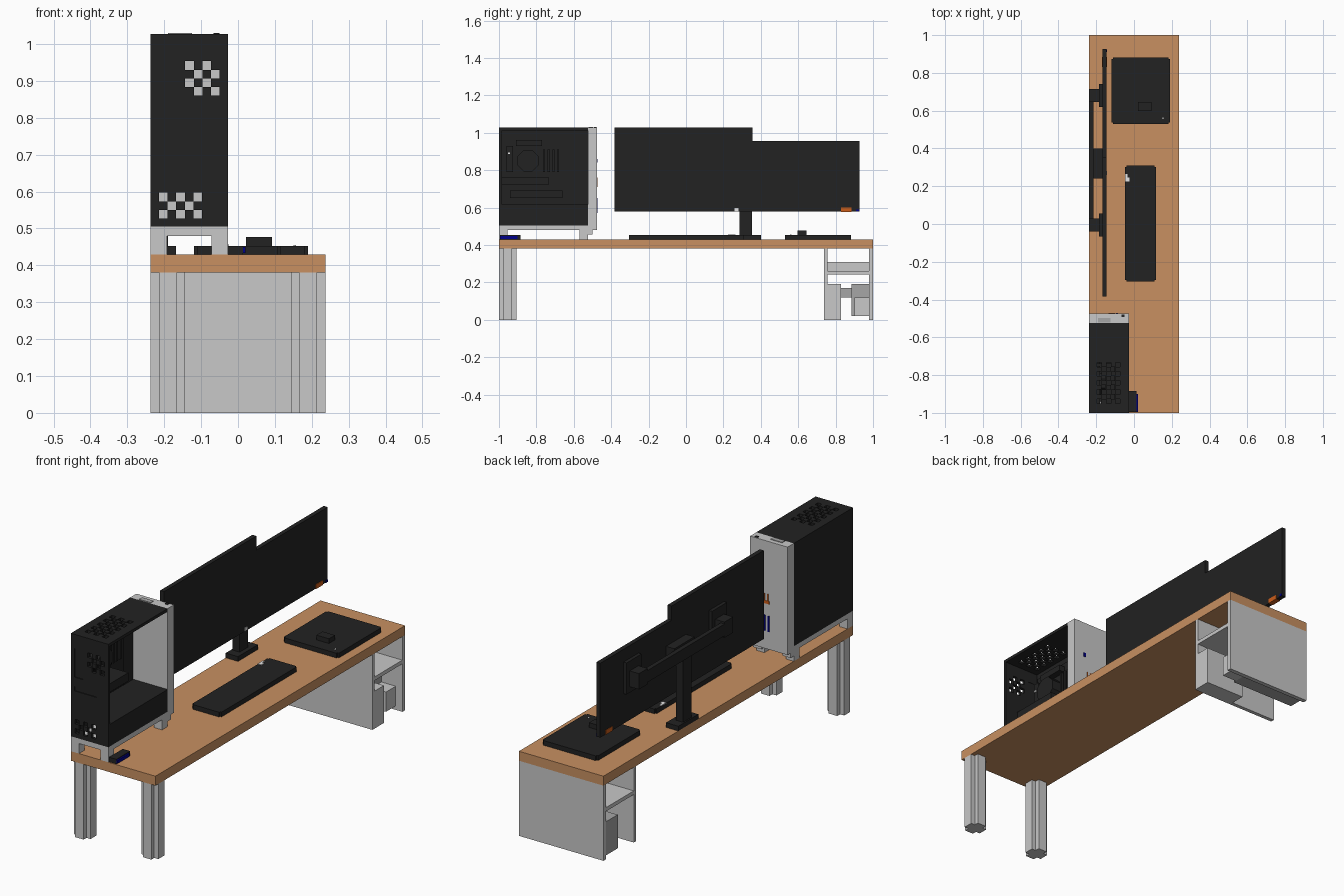
import bpy, bmesh, math

if "Cube" in bpy.data.objects:
    bpy.data.objects.remove(bpy.data.objects["Cube"])


def mat(name, r, g, b):
    m = bpy.data.materials.new(name)
    m.diffuse_color = (r, g, b, 1)
    m.use_nodes = True
    m.node_tree.nodes["Principled BSDF"].inputs["Base Color"].default_value = m.diffuse_color
    return m


BLACK = mat("black", .016, .016, .016)
GREY = mat("light_grey", .58, .58, .58)
DARK = mat("mid_grey", .38, .38, .38)
WOOD = mat("wood", .58, .28, .12)
WHITE = mat("white", .8, .8, .8)
BLUE = mat("navy_blue", .0, .0, .25)
ORANGE = mat("orange", .6, .11, .01)


def finish(name, bm, m):
    bmesh.ops.remove_doubles(bm, verts=bm.verts, dist=1e-5)
    bmesh.ops.recalc_face_normals(bm, faces=bm.faces)
    me = bpy.data.meshes.new(name)
    bm.to_mesh(me)
    bm.free()
    me.materials.append(m)
    ob = bpy.data.objects.new(name, me)
    bpy.context.collection.objects.link(ob)
    return ob


def boxes(name, m, *specs):
    """One object of boxes, each (x0, x1, y0, y1, z0, z1)."""
    bm = bmesh.new()
    for x0, x1, y0, y1, z0, z1 in specs:
        vs = bmesh.ops.create_cube(bm, size=1)["verts"]
        for v in vs:
            v.co = (x1 if v.co.x > 0 else x0, y1 if v.co.y > 0 else y0, z1 if v.co.z > 0 else z0)
    bmesh.ops.recalc_face_normals(bm, faces=bm.faces)
    return finish(name, bm, m)


def prism(name, m, pts, z0, z1):
    """Outline in x, y pulled up from z0 to z1."""
    bm = bmesh.new()
    f = bm.faces.new([bm.verts.new((x, y, z0)) for x, y in pts])
    top = bmesh.ops.extrude_face_region(bm, geom=[f])["geom"]
    for v in top:
        if isinstance(v, bmesh.types.BMVert):
            v.co.z = z1
    return finish(name, bm, m)


def cut_plate(name, m, x0, x1, y0, y1, z0, z1, c=.008):
    """Plate with notched corners."""
    prism(name, m, [(x0 + c, y0), (x1 - c, y0), (x1 - c, y0 + c), (x1, y0 + c), (x1, y1 - c),
                    (x1 - c, y1 - c), (x1 - c, y1), (x0 + c, y1), (x0 + c, y1 - c),
                    (x0, y1 - c), (x0, y0 + c), (x0 + c, y0 + c)], z0, z1)


def pierced(name, m, us, vs, hole, place, t):
    """Wall on a grid of break lines, leaving out cells where hole(u, v) holds."""
    us, vs = sorted(us), sorted(vs)
    full = {(i, j) for i in range(len(us) - 1) for j in range(len(vs) - 1)
            if not hole((us[i] + us[i + 1]) / 2, (vs[j] + vs[j + 1]) / 2)}
    bm = bmesh.new()

    def quad(*p):
        bm.faces.new([bm.verts.new(place(*q)) for q in p])

    for i, j in full:
        a, b, c, d = us[i], us[i + 1], vs[j], vs[j + 1]
        for w in (0, t):
            quad((a, c, w), (b, c, w), (b, d, w), (a, d, w))
        for n, (p, q) in (((i - 1, j), ((a, c), (a, d))), ((i + 1, j), ((b, c), (b, d))),
                          ((i, j - 1), ((a, c), (b, c))), ((i, j + 1), ((a, d), (b, d)))):
            if n not in full:
                quad((*p, 0), (*q, 0), (*q, t), (*p, t))
    finish(name, bm, m)


def checker(u, v, u0, v0, s, nu, nv, odd=0):
    i, j = math.floor((u - u0) / s), math.floor((v - v0) / s)
    return 0 <= i < nu and 0 <= j < nv and (i + j) % 2 == odd


# desk top and plus-section legs
boxes("desk_top", WOOD, (-.237, .237, -1, 1, .381, .429))
h, k = .047, .024
for side, cx in (("left", -.19), ("right", .19)):
    pts = [(h, -k), (h, k), (k, k), (k, h), (-k, h), (-k, k),
           (-h, k), (-h, -k), (-k, -k), (-k, -h), (k, -h), (k, -k)]
    prism("desk_leg_" + side, GREY, [(cx + x, -.953 + y) for x, y in pts], 0, .381)

# cabinet under the far end
boxes("cabinet_side", GREY, (-.237, .237, .738, .757, 0, .381))
boxes("cabinet_end", GREY, (-.237, .237, .978, 1, 0, .381))
boxes("cabinet_shelf", GREY, (-.237, .237, .757, .978, .243, .262))
boxes("shelf_back_lip", GREY, (-.02, .0, .757, .978, .262, .31))
boxes("cabinet_front_box", GREY, (.02, .237, .757, .83, 0, .19))
boxes("cabinet_rear_box", DARK, (-.237, .12, .885, .978, .02, .19))
boxes("cabinet_small_box", DARK, (-.05, .1, .83, .885, .12, .17))
boxes("cabinet_step", GREY, (.12, .2, .9, .978, .02, .12))

# computer stand: grey frame, feet and front cover
boxes("case_base", GREY, (-.237, -.027, -1, -.475, .48, .505))
boxes("case_feet", GREY, *[(x, x + .045, y, y + .045, .429, .48)
                           for x in (-.237, -.072) for y in (-1, -.57)])
boxes("case_foot_toes", GREY, *[(x, x + .045, -.525, -.5, .455, .48) for x in (-.237, -.072)])
boxes("case_front_cover", GREY, (-.237, -.027, -.525, -.475, .505, 1.027))
boxes("case_top_switch", DARK, (-.19, -.125, -.522, -.498, 1.025, 1.03))
boxes("case_top_button", BLACK, (-.066, -.05, -.492, -.478, 1.025, 1.03))

# case shell with pierced rear and top walls
s = .0233
ux, uz, lx, lz = -.143, .86, -.214, .527


def rear_hole(u, v):
    return (checker(u, v, ux, uz, s, 4, 4, 1) or checker(u, v, lx, lz, s, 5, 3)
            or (-.218 < u < -.168 and .81 < v < .955) or (-.218 < u < -.094 and .74 < v < .763))


pierced("case_rear_wall", BLACK,
        [-.237, -.027, -.218, -.168, -.094] + [ux + s * i for i in range(5)] + [lx + s * i for i in range(6)],
        [.505, 1.027, .81, .955, .74, .763] + [uz + s * i for i in range(5)] + [lz + s * i for i in range(4)],
        rear_hole, lambda u, v, w: (u, -1 + w, v), .015)
boxes("rear_port_plates", BLACK, (-.218, -.168, -.996, -.987, .81, .955), (-.218, -.094, -.996, -.987, .74, .763))
tx, ty, ts = -.195, -.95, .0242
pierced("case_top_wall", BLACK, [-.237, -.027] + [tx + ts * i for i in range(6)],
        [-.985, -.525] + [ty + ts * i for i in range(10)],
        lambda u, v: checker(u, v, tx, ty, ts, 5, 9), lambda u, v, w: (u, v, 1.027 - w), .015)
boxes("case_side_wall", BLACK, (-.237, -.22, -.985, -.525, .505, 1.012))
boxes("power_supply_cover", BLACK, (-.22, -.027, -.985, -.525, .605, .617),
      (-.04, -.027, -.985, -.525, .505, .605))

# parts inside the case
boxes("main_board", BLACK, (-.22, -.212, -.97, -.615, .63, .98))
prism_pts = [(.062 * math.cos(math.pi / 8 + i * math.pi / 4), .062 * math.sin(math.pi / 8 + i * math.pi / 4))
             for i in range(8)]
cooler = prism("processor_cooler", BLACK, prism_pts, 0, .06)
cooler.rotation_euler = (0, math.pi / 2, 0)
cooler.location = (-.212, -.845, .85)
boxes("memory_sticks", BLACK, *[(-.212, -.18, -.765 + i * .025, -.753 + i * .025, .79, .91) for i in range(4)])
boxes("graphics_card", BLACK, (-.212, -.1, -.985, -.735, .72, .763))
boxes("expansion_card", BLACK, (-.212, -.18, -.94, -.66, .65, .69))
boxes("board_heat_sinks", BLACK, (-.212, -.18, -.96, -.925, .79, .93), (-.212, -.18, -.91, -.77, .93, .96))
boxes("board_light", WHITE, (-.18, -.176, -.952, -.94, .885, .895))

# painted marks on the front cover
boxes("cover_blue_marks", BLUE, (-.135, -.127, -.475, -.472, .57, .65), (-.112, -.104, -.475, -.472, .57, .65),
      (-.095, -.085, -.475, -.472, .84, .86))
boxes("cover_orange_marks", ORANGE, (-.135, -.1, -.475, -.472, .71, .725), (-.13, -.125, -.475, -.472, .725, .76),
      (-.11, -.105, -.475, -.472, .725, .76))

# small device beside the case
boxes("small_device", BLACK, (-.027, .014, -.995, -.885, .429, .453))
boxes("device_blue_edge", BLUE, (.014, .021, -.995, -.9, .433, .449))

# two monitors on a shared stand
boxes("monitor_large", BLACK, (-.168, -.146, -.383, .355, .578, 1.027))
boxes("monitor_small", BLACK, (-.168, -.146, .355, .927, .578, .955))
boxes("monitor_white_light", WHITE, (-.146, -.143, .26, .28, .58, .597))
boxes("monitor_orange_light", ORANGE, (-.17, -.143, .83, .885, .577, .6))
boxes("monitor_blue_light", BLUE, (-.146, -.143, .91, .925, .578, .59))
boxes("stand_base", BLACK, (-.237, -.168, .24, .4, .429, .453))
boxes("stand_post", BLACK, (-.23, -.19, .285, .352, .453, .83))
boxes("stand_arm", BLACK, (-.237, -.215, -.04, .715, .77, .83))
boxes("stand_arm_hub", BLACK, (-.215, -.168, .24, .4, .76, .84))
for name, y in (("large", -.005), ("small", .68)):
    boxes("mount_block_" + name, BLACK, (-.237, -.185, y - .035, y + .035, .76, .84))
    boxes("mount_plate_" + name, BLACK, (-.185, -.168, y - .06, y + .06, .73, .89))

# keyboard, pad and mouse
cut_plate("keyboard", BLACK, -.047, .116, -.305, .31, .429, .453)
boxes("keyboard_light", WHITE, (-.047, -.025, .225, .245, .45, .456), (-.047, -.035, .245, .265, .45, .456))
cut_plate("mouse_pad", BLACK, -.119, .19, .53, .882, .429, .453)
boxes("mouse", BLACK, (.022, .092, .597, .645, .453, .477))
boxes("pad_mark", WHITE, (.15, .157, .557, .565, .452, .455))
